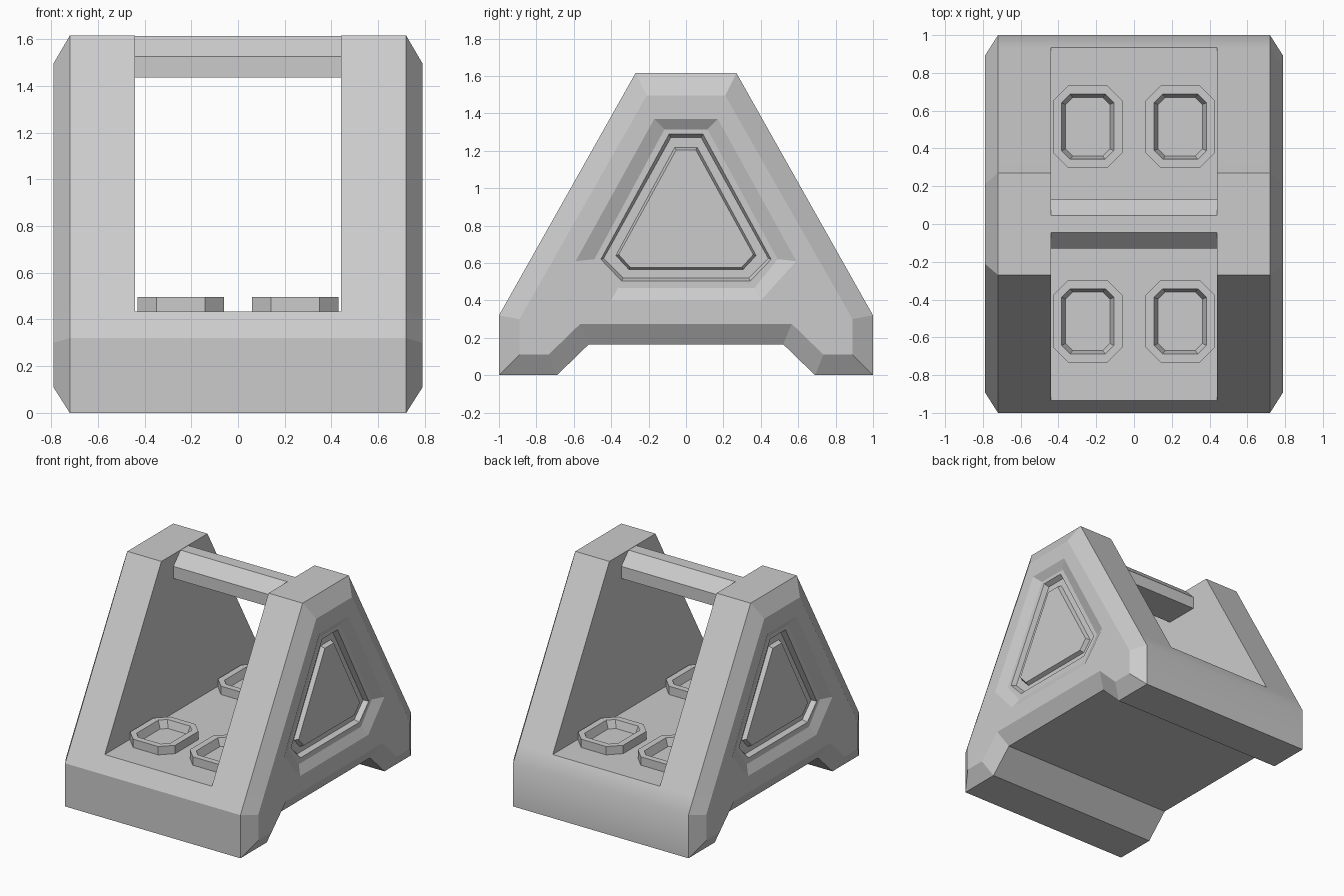
import bpy
import bmesh

cube = bpy.data.objects.get("Cube")
if cube:
    bpy.data.objects.remove(cube, do_unlink=True)

grey = bpy.data.materials.new("plain grey")
grey.use_nodes = True
colour = (0.6, 0.6, 0.6, 1)
grey.diffuse_color = colour
grey.node_tree.nodes["Principled BSDF"].inputs["Base Color"].default_value = colour


def finish(bm, name):
    """Turn a bmesh into a named object."""
    bmesh.ops.recalc_face_normals(bm, faces=bm.faces[:])
    mesh = bpy.data.meshes.new(name)
    bm.to_mesh(mesh)
    bm.free()
    mesh.materials.append(grey)
    obj = bpy.data.objects.new(name, mesh)
    bpy.context.collection.objects.link(obj)
    return obj


def ring(bm, half, x):
    """Mirror a half profile in y and place it as a loop of vertices at x."""
    full = half + [(-y, z) for y, z in reversed(half)]
    return [bm.verts.new((x, y, z)) for y, z in full]


def bridge(bm, a, b, skip=()):
    n = len(a)
    for i in range(n):
        if i not in skip:
            j = (i + 1) % n
            bm.faces.new((a[i], a[j], b[j], b[i]))


# Half profiles (y, z), from the top down to the arch underneath
OUTER = [(.27, 1.615), (.935, .435), (1, .32), (1, 0), (.69, 0), (.52, .165)]
FACE = [(.21, 1.495), (.83, .406), (.89, .30), (.89, .11), (.735, .11), (.565, .275)]

# Nested side panel loops: x, then half profile
PANEL = [
    (.79, [(.17, 1.37), (.59, .61), (.40, .40)]),      # recess edge
    (.755, [(.115, 1.315), (.49, .62), (.365, .465)]),  # recess floor
    (.755, [(.09, 1.29), (.455, .62), (.345, .505)]),   # groove edge
    (.72, [(.08, 1.272), (.44, .625), (.335, .52)]),    # groove floor
    (.72, [(.06, 1.218), (.375, .64), (.305, .565)]),   # raised panel foot
    (.75, [(.052, 1.205), (.36, .645), (.298, .577)]),  # raised panel top
]

# Body: base block, two A-shaped side frames and recessed side panels
bm = bmesh.new()
inner_rows = []
for side in (-1, 1):
    inner = ring(bm, OUTER, side * .44)
    edge = ring(bm, OUTER, side * .72)
    cap = ring(bm, FACE, side * .79)
    bridge(bm, inner, edge)
    bridge(bm, edge, cap)
    bm.faces.new([inner[i] for i in (0, 1, 10, 11)])
    inner_rows.append(inner)

    loops = [ring(bm, half, side * x) for x, half in PANEL]
    hole = loops[0]
    # Flat frame around the recess: (cap indices, hole indices)
    for c, h in (((11, 0), (0, 5)), ((0, 1, 2), (1, 0)), ((2, 3, 4, 5), (2, 1)),
                 ((5, 6), (3, 2)), ((6, 7, 8, 9), (4, 3)), ((9, 10, 11), (5, 4))):
        bm.faces.new([cap[i] for i in c] + [hole[i] for i in h])
    for a, b in zip(loops, loops[1:]):
        bridge(bm, a, b)
    bm.faces.new(loops[-1])

left, right = inner_rows
bridge(bm, left, right, skip=(0, 10, 11))
bm.faces.new((left[1], right[1], right[10], left[10]))  # tray floor
body = finish(bm, "body")
# The rear slope rolls softly into the rear wall
for poly in body.data.polygons:
    poly.use_smooth = poly.normal.y > .8 and abs(poly.normal.x) < .01

# Handle bar between the frames
bm = bmesh.new()
BAR = [(.045, 1.613), (.13, 1.525), (.13, 1.435)]
ends = [ring(bm, BAR, x) for x in (-.44, .44)]
bridge(bm, *ends)
for end in ends:
    bm.faces.new(end)
finish(bm, "handle_bar")


def octagon(bm, cx, cy, z, hx, hy, cut):
    """Rectangle with cut corners, as a loop of vertices."""
    pts = [(hx, hy - cut), (hx - cut, hy), (cut - hx, hy), (-hx, hy - cut),
           (-hx, cut - hy), (cut - hx, -hy), (hx - cut, -hy), (hx, cut - hy)]
    return [bm.verts.new((cx + x, cy + y, z)) for x, y in pts]


# Four octagonal sockets on the tray floor
for row, y in (("front", -.515), ("back", .515)):
    for hand, x in (("right", -.245), ("left", .245)):
        bm = bmesh.new()
        steps = [octagon(bm, x, y, *s) for s in (
            (.43, .185, .218, .082), (.497, .185, .218, .082),
            (.497, .138, .172, .045), (.44, .117, .155, .038))]
        for a, b in zip(steps, steps[1:]):
            bridge(bm, a, b)
        bm.faces.new(steps[0])
        bm.faces.new(steps[-1])
        finish(bm, f"{row}_{hand}_socket")
